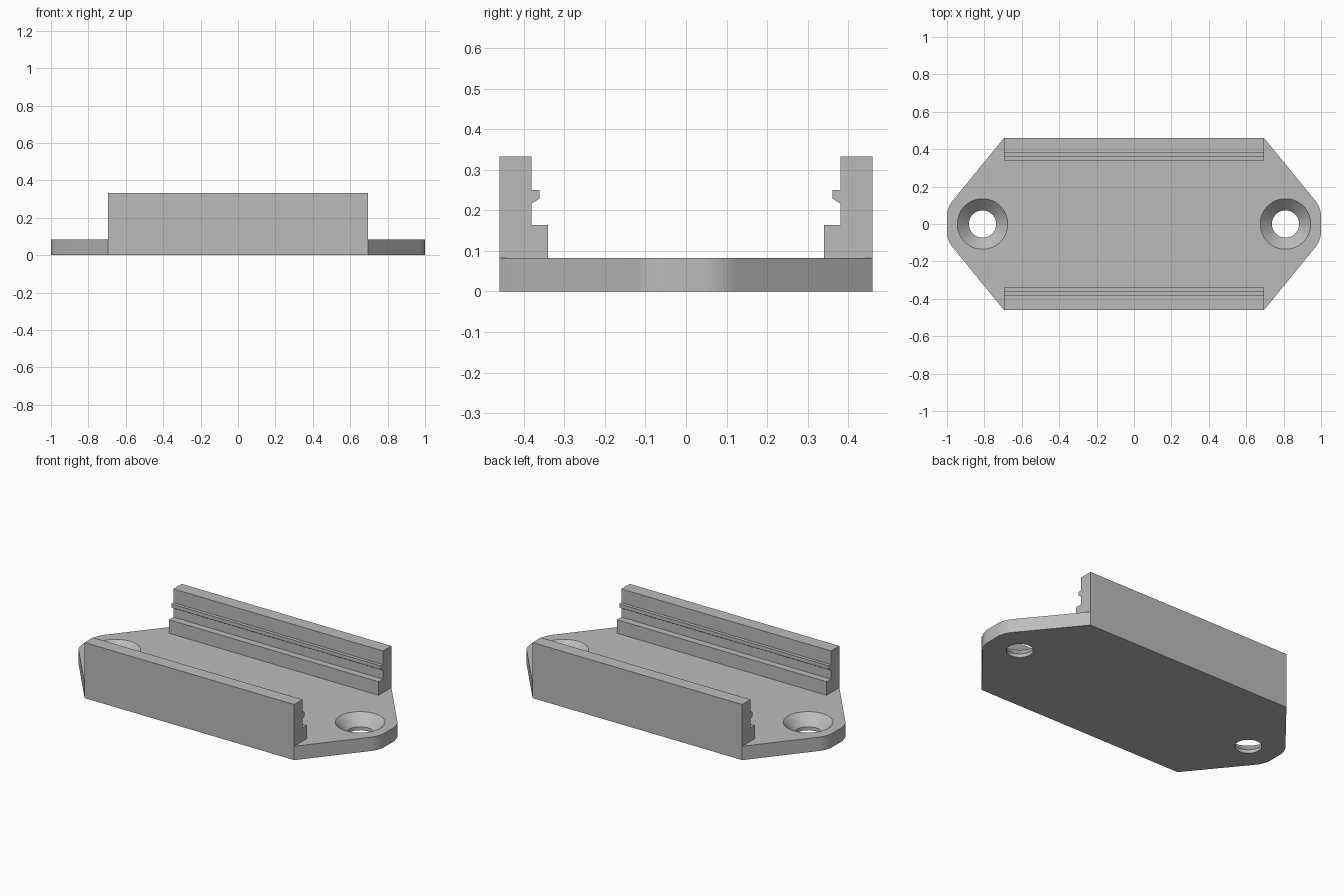
import bpy
import bmesh

cube = bpy.data.objects.get("Cube")
if cube:
    bpy.data.objects.remove(cube, do_unlink=True)

GREY = (0.5, 0.5, 0.5, 1)
grey = bpy.data.materials.new("plain_grey")
grey.use_nodes = True
grey.diffuse_color = GREY
grey.node_tree.nodes["Principled BSDF"].inputs["Base Color"].default_value = GREY

PLATE_TOP = 0.083
HALF_W = 0.46
RAIL_X = 0.695
HOLE_X = 0.81


def make_object(name, bm):
    bmesh.ops.recalc_face_normals(bm, faces=bm.faces)
    mesh = bpy.data.meshes.new(name)
    bm.to_mesh(mesh)
    bm.free()
    mesh.materials.append(grey)
    obj = bpy.data.objects.new(name, mesh)
    bpy.context.collection.objects.link(obj)
    return obj


def prism(points, offset):
    """Extrude a closed 3D outline along an offset vector."""
    bm = bmesh.new()
    face = bm.faces.new([bm.verts.new(p) for p in points])
    moved = bmesh.ops.extrude_face_region(bm, geom=[face])["geom"]
    verts = [g for g in moved if isinstance(g, bmesh.types.BMVert)]
    bmesh.ops.translate(bm, verts=verts, vec=offset)
    return bm


# Base plate: tapered ends with rounded corners
quarter = [(1, 0.087), (RAIL_X, HALF_W)]
half = quarter + [(-x, y) for x, y in reversed(quarter)]
outline = half + [(x, -y) for x, y in reversed(half)]
bm = prism([(x, y, 0) for x, y in outline], (0, 0, PLATE_TOP))
corners = [e for e in bm.edges
           if all(abs(v.co.x) > 0.99 for v in e.verts)
           and abs(e.verts[0].co.z - e.verts[1].co.z) > 0.01]
bmesh.ops.bevel(bm, geom=corners, offset=0.043, offset_type='OFFSET',
                segments=10, profile=0.5, affect='EDGES')
plate = make_object("base_plate", bm)

# Countersunk screw holes, revolved from a half profile
profile = [(0, -0.05), (0.073, -0.05), (0.073, 0.021), (0.155, 0.103), (0, 0.103)]
for side in (-1, 1):
    bm = bmesh.new()
    verts = [bm.verts.new((HOLE_X * side + r, 0, z)) for r, z in profile]
    edges = [bm.edges.new(pair) for pair in zip(verts, verts[1:])]
    bmesh.ops.spin(bm, geom=verts + edges, cent=(HOLE_X * side, 0, 0),
                   axis=(0, 0, 1), angle=6.283185307, steps=64)
    bmesh.ops.remove_doubles(bm, verts=bm.verts, dist=0.0005)
    cutter = make_object("screw_hole_cutter", bm)
    cutter.hide_render = True
    mod = plate.modifiers.new("screw_hole", 'BOOLEAN')
    mod.operation = 'DIFFERENCE'
    mod.solver = 'EXACT'
    mod.object = cutter
    bpy.context.view_layer.objects.active = plate
    bpy.ops.object.modifier_apply(modifier=mod.name)
    bpy.data.objects.remove(cutter, do_unlink=True)

bpy.ops.object.select_all(action='DESELECT')
plate.select_set(True)
bpy.context.view_layer.objects.active = plate
bpy.ops.object.shade_smooth_by_angle(angle=0.5)

# Side rails: low ledge and small snap ridge on the inner face
section = [(HALF_W, PLATE_TOP), (0.34, PLATE_TOP), (0.34, 0.164), (0.381, 0.164),
           (0.381, 0.217), (0.361, 0.229), (0.361, 0.251), (0.381, 0.251),
           (0.381, 0.333), (HALF_W, 0.333)]
for name, side in (("front_rail", -1), ("back_rail", 1)):
    points = [(-RAIL_X, y * side, z) for y, z in section]
    make_object(name, prism(points, (2 * RAIL_X, 0, 0)))
